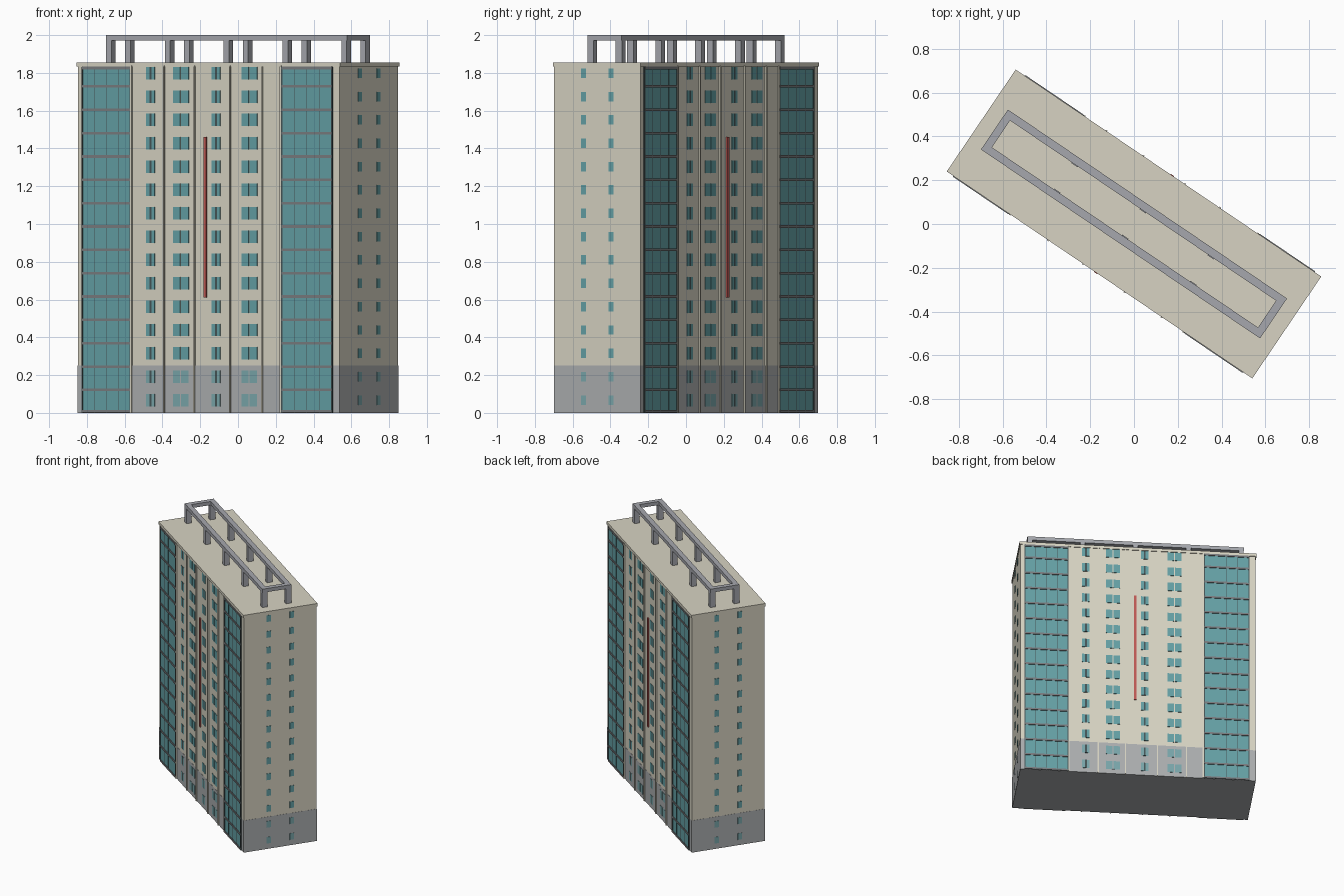
import bpy, bmesh, math
from mathutils import Matrix, Vector

if "Cube" in bpy.data.objects:
    bpy.data.objects.remove(bpy.data.objects["Cube"])

ANGLE = math.radians(-34.1)   # the slab block stands diagonally
HL, HW = 0.837, 0.276         # half length and half width of the walls
FLOORS, STEP = 15, 0.1236
WALL_TOP, BASE_TOP = 1.84, 0.25


def material(name, r, g, b):
    m = bpy.data.materials.new(name)
    m.diffuse_color = (r, g, b, 1)
    m.use_nodes = True
    m.node_tree.nodes["Principled BSDF"].inputs["Base Color"].default_value = m.diffuse_color
    return m


BEIGE = material("beige wall", 0.68, 0.65, 0.54)
GREY = material("plinth grey", 0.41, 0.42, 0.43)
STEEL = material("roof frame grey", 0.38, 0.39, 0.42)
GLASS = material("teal glass", 0.127, 0.352, 0.376)
PALE_GLASS = material("pale teal glass", 0.19, 0.38, 0.40)
SLAB = material("balcony slab grey", 0.19, 0.20, 0.21)
DARK = material("dark frame", 0.06, 0.09, 0.095)
RED = material("red stripe", 0.52, 0.10, 0.09)


def build(name, boxes, mat):
    """One object from boxes given as (x0, x1, y0, y1, z0, z1)."""
    bm = bmesh.new()
    for x0, x1, y0, y1, z0, z1 in boxes:
        centre = Vector(((x0 + x1) / 2, (y0 + y1) / 2, (z0 + z1) / 2))
        size = (abs(x1 - x0), abs(y1 - y0), abs(z1 - z0), 1)
        bmesh.ops.create_cube(bm, size=1, matrix=Matrix.Translation(centre) @ Matrix.Diagonal(size))
    me = bpy.data.meshes.new(name)
    bm.to_mesh(me)
    bm.free()
    me.materials.append(mat)
    ob = bpy.data.objects.new(name, me)
    ob.rotation_euler.z = ANGLE
    bpy.context.collection.objects.link(ob)
    return ob


def facade(x0, x1, z0, z1, depth):
    """A box on the front long wall and its half-turn copy on the back."""
    return [(x0, x1, -HW - depth, -HW + 0.004, z0, z1),
            (-x1, -x0, HW - 0.004, HW + depth, z0, z1)]


# Walls, plinth and roof slab
build("walls", [(-HL, HL, -HW, HW, BASE_TOP, WALL_TOP)], BEIGE)
build("plinth", [(-HL - 0.001, HL + 0.001, -HW - 0.001, HW + 0.001, 0, BASE_TOP)], GREY)
build("roof_slab", [(-0.843, 0.843, -0.281, 0.281, 1.834, 1.856)], BEIGE)

# Vertical ribs between the wall panels
ribs = []
for x in (-0.493, -0.284, -0.09, 0.139, 0.344, 0.463):
    ribs += facade(x - 0.004, x + 0.004, 0, WALL_TOP, 0.009)
build("wall_ribs", ribs, BEIGE)

# Windows of the long walls: narrow pairs and wide pairs
panes, low_panes, mullions = [], [], []
for floor in range(FLOORS):
    zc = 0.068 + floor * STEP
    z0, z1 = zc - 0.033, zc + 0.033
    target = low_panes if floor < 2 else panes
    for x, w, gap in ((-0.371, 0.021, 0.006), (-0.178, 0.046, 0.004),
                      (0.048, 0.021, 0.006), (0.26, 0.046, 0.004)):
        target += facade(x - gap - w, x - gap, z0, z1, 0.003)
        target += facade(x + gap, x + gap + w, z0, z1, 0.003)
        if w < 0.03:
            mullions += facade(x - gap, x + gap, z0, z1, 0.003)
    # Windows of the end walls
    for s in (-1, 1):
        for y in (-0.088, 0.088):
            target.append((s * (HL - 0.004), s * (HL + 0.003), y - 0.016, y + 0.016, zc - 0.025, zc + 0.025))
build("windows", panes, GLASS)
build("plinth_windows", low_panes, PALE_GLASS)
build("window_mullions", mullions, DARK)

# Glazed balcony stacks near both ends
glass, slabs, frames = [], [], []
for x0, x1 in ((-0.805, -0.499), (0.471, 0.79)):
    glass += facade(x0, x1, 0.004, 1.832, 0.004)
    for floor in range(FLOORS + 1):
        z = max(0.008, min(floor * STEP - 0.002, 1.826))
        slabs += facade(x0, x1, z - 0.007, z + 0.007, 0.009)
    for i in range(5):
        x = x0 + (x1 - x0) * i / 4
        half = 0.004 if i in (0, 4) else 0.0015
        frames += facade(x - half, x + half, 0, 1.832, 0.0075 if i in (0, 4) else 0.005)
build("balcony_glass", glass, GLASS)
build("balcony_slabs", slabs, SLAB)
build("balcony_frames", frames, DARK)

# Red vertical stripe on both long walls
build("red_stripe", facade(-0.029, -0.011, 0.61, 1.46, 0.008), RED)

# Roof frame: a rectangular rail on two rows of posts
RX, RY, RW = 0.77, 0.11, 0.036
rails = []
for s in (-1, 1):
    rails.append((-RX, RX, s * RY, s * (RY - RW), 1.972, 2.0))
    rails.append((s * RX, s * (RX - RW), -RY + RW, RY - RW, 1.972, 2.0))
build("roof_rails", rails, STEEL)
posts = [(x - 0.017, x + 0.017, s * RY, s * (RY - 0.04), 1.85, 1.974)
         for x in (-0.752, -0.376, 0, 0.376, 0.752) for s in (-1, 1)]
build("roof_posts", posts, STEEL)
